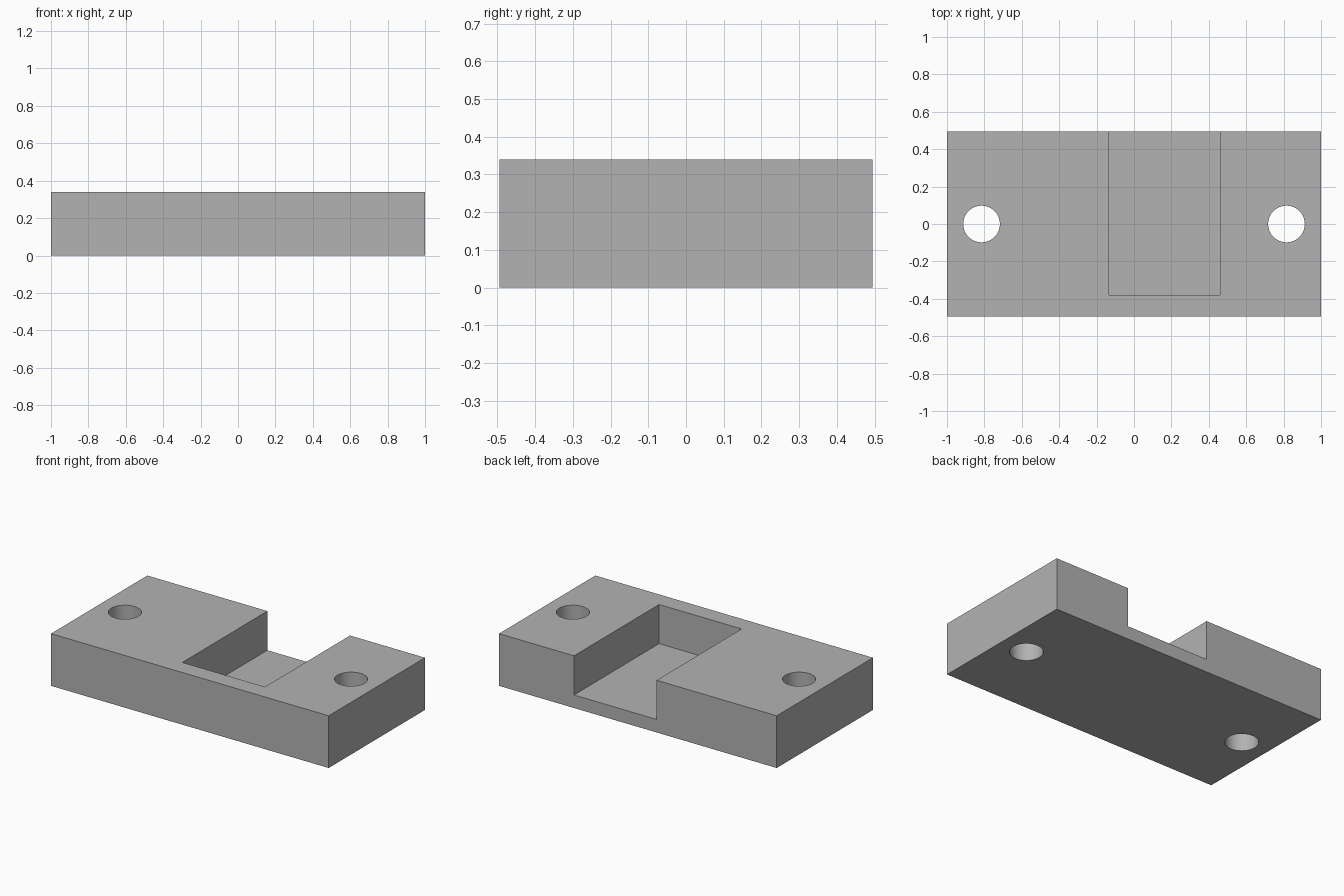
import bpy
import math

if "Cube" in bpy.data.objects:
    bpy.data.objects.remove(bpy.data.objects["Cube"])

LENGTH, DEPTH, HEIGHT = 2.0, 0.99, 0.34
FLOOR = 0.085
HOLE_X, HOLE_RADIUS = 0.815, 0.098

# Plain grey finish
grey = bpy.data.materials.new("plain_grey")
grey.use_nodes = True
colour = (0.45, 0.45, 0.45, 1)
grey.diffuse_color = colour
grey.node_tree.nodes["Principled BSDF"].inputs["Base Color"].default_value = colour


def box(name, low, high):
    centre = [(a + b) / 2 for a, b in zip(low, high)]
    bpy.ops.mesh.primitive_cube_add(size=1, location=centre)
    obj = bpy.context.object
    obj.name = name
    obj.scale = [b - a for a, b in zip(low, high)]
    bpy.ops.object.transform_apply(location=True, rotation=False, scale=True)
    obj.data.materials.append(grey)
    return obj


def cut(target, cutter):
    mod = target.modifiers.new(cutter.name, 'BOOLEAN')
    mod.operation = 'DIFFERENCE'
    mod.solver = 'EXACT'
    mod.object = cutter
    bpy.context.view_layer.objects.active = target
    bpy.ops.object.modifier_apply(modifier=mod.name)
    bpy.data.objects.remove(cutter)


# Main block
block = box("mounting_block", (-LENGTH / 2, -DEPTH / 2, 0), (LENGTH / 2, DEPTH / 2, HEIGHT))

# Off-centre pocket, open at the top and back
cut(block, box("pocket_cutter", (-0.135, -0.38, FLOOR), (0.46, DEPTH, HEIGHT * 2)))

# Screw holes through both ends
for side in (-1, 1):
    bpy.ops.mesh.primitive_cylinder_add(vertices=64, radius=HOLE_RADIUS, depth=1,
                                        location=(side * HOLE_X, 0, HEIGHT / 2))
    hole = bpy.context.object
    hole.name = "hole_cutter"
    hole.data.materials.append(grey)
    cut(block, hole)

# Smooth hole walls, crisp edges
bpy.ops.object.select_all(action='DESELECT')
block.select_set(True)
bpy.context.view_layer.objects.active = block
bpy.ops.object.shade_smooth_by_angle(angle=math.radians(30))
